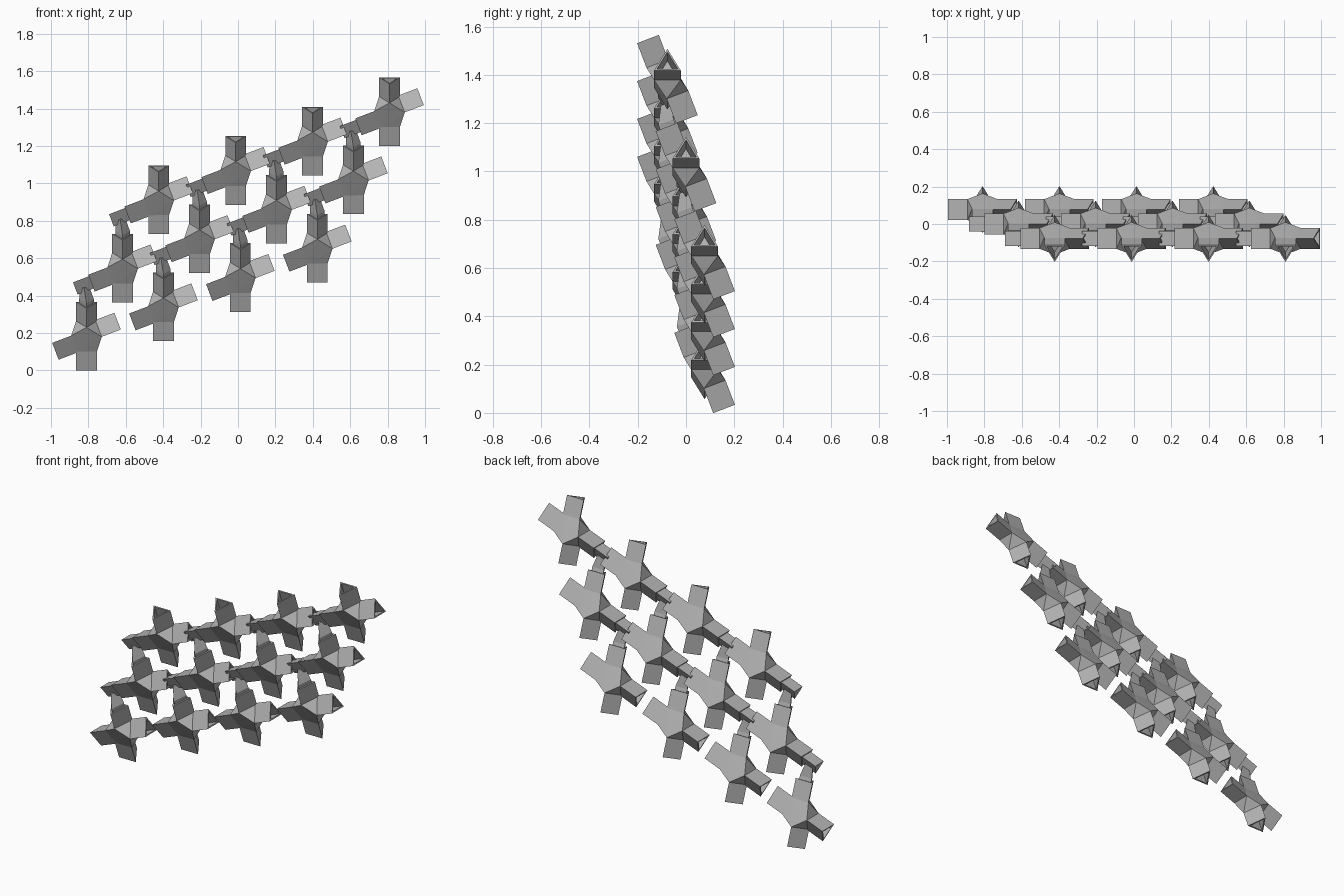
import bpy, bmesh, math
from mathutils import Vector

cube = bpy.data.objects.get("Cube")
if cube:
    bpy.data.objects.remove(cube, do_unlink=True)

grey = bpy.data.materials.new("plain grey")
grey.use_nodes = True
colour = (0.45, 0.45, 0.45, 1)
grey.diffuse_color = colour
grey.node_tree.nodes["Principled BSDF"].inputs["Base Color"].default_value = colour

# The two arm axes lean so that they cross at the tetrahedral edge angle
TILT = math.asin(2 / 3) / 2
S, C = math.sin(TILT), math.cos(TILT)
SIDE, REACH, CORE = 0.111, 0.184, 0.075
X, Y = Vector((1, 0, 0)), Vector((0, 1, 0))
ALONG, ALONG_APEX = Vector((C, 0, S)), Vector((-S, 0, C))
UP, UP_APEX = Vector((0, -S, C)), Vector((0, -C, -S))
# axis, sideways direction, direction of the triangle's ridge
ARMS = [(ALONG, Y, ALONG_APEX), (-ALONG, Y, -ALONG_APEX),
        (UP, X, UP_APEX), (-UP, X, -UP_APEX)]


def triangle(bm, centre, side, across, apex):
    """Equilateral triangle of vertices around its centroid."""
    h = side * math.sqrt(3) / 2
    offsets = (across * side / 2 - apex * h / 3, apex * h * 2 / 3,
               -across * side / 2 - apex * h / 3)
    return [bm.verts.new(centre + o) for o in offsets]


def bridge(bm, a, b):
    for i in range(len(a)):
        j = (i + 1) % len(a)
        bm.faces.new((a[i], a[j], b[j], b[i]))


def finish(bm, name):
    bmesh.ops.recalc_face_normals(bm, faces=bm.faces)
    mesh = bpy.data.meshes.new(name)
    bm.to_mesh(mesh)
    bm.free()
    mesh.materials.append(grey)
    return mesh


def make_cross():
    """Four hollow triangular arms around a faceted core."""
    bm = bmesh.new()
    for axis, across, apex in ARMS:
        rings = [triangle(bm, axis * d, s, across, apex) for d, s in
                 ((CORE, SIDE), (REACH, SIDE), (REACH, SIDE * 0.78), (CORE, SIDE * 0.78))]
        for a, b in zip(rings, rings[1:]):
            bridge(bm, a, b)
        bm.faces.new(rings[-1])
    core = [v for axis, across, apex in ARMS
            for v in triangle(bm, axis * CORE, SIDE, across, apex)]
    bmesh.ops.convex_hull(bm, input=core)
    return finish(bm, "cross")


STEP = Vector((0.4113, 0, 0.157))
ROW = Vector((0.193, -0.077, 0.3645))


def make_joint():
    """Short plug bar between side arms, with a stem into the arm below."""
    bm = bmesh.new()
    ends = [triangle(bm, ALONG * d, SIDE * 0.72, Y, -ALONG_APEX) for d in (-0.055, 0.055)]
    bridge(bm, *ends)
    for end in ends:
        bm.faces.new(end)
    socket = STEP / 2 - ROW + UP * REACH
    stem = [triangle(bm, p, SIDE * 0.7, X, UP_APEX) for p in
            (socket - UP * 0.05, socket + UP * 0.02)]
    stem.append(triangle(bm, Vector((0, 0, -0.02)), SIDE * 0.45, X, UP_APEX))
    for a, b in zip(stem, stem[1:]):
        bridge(bm, a, b)
    bm.faces.new(stem[0])
    bm.faces.new(stem[-1])
    return finish(bm, "joint")


def place(name, mesh, location):
    obj = bpy.data.objects.new(name, mesh)
    obj.location = location
    bpy.context.collection.objects.link(obj)


# Three leaning rows of four crosses, joined by plugs
cross, joint = make_cross(), make_joint()
middle = Vector((0, 0, 0.7825))
for row in range(3):
    for col in range(4):
        centre = middle + STEP * (col - 1.5) + ROW * (row - 1)
        place(f"cross_{row + 1}_{col + 1}", cross, centre)
        if row:
            place(f"joint_{row}_{col + 1}", joint, centre - STEP / 2)
